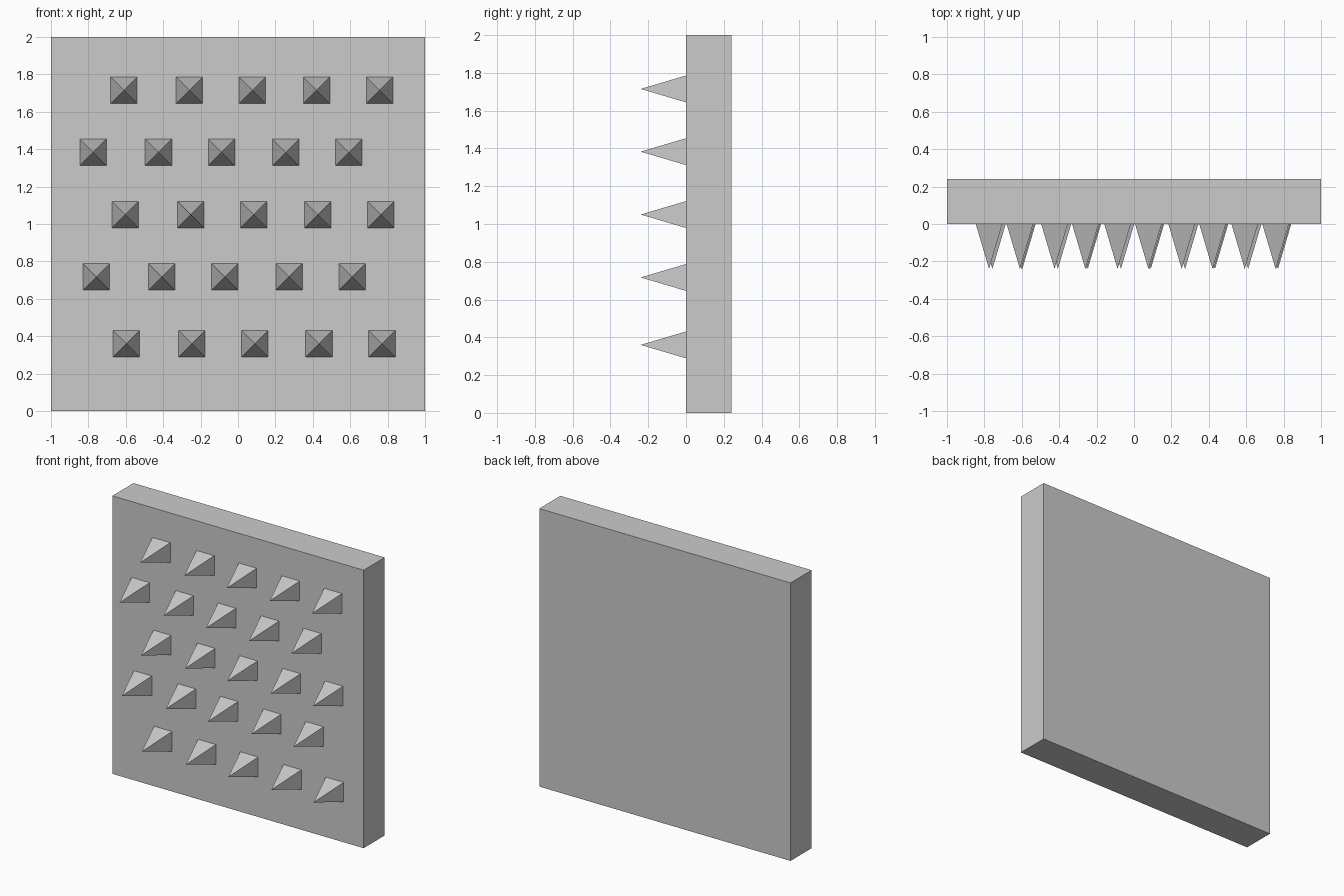
import bpy
import bmesh
from mathutils import Matrix, Vector
from math import radians

cube = bpy.data.objects.get("Cube")
if cube:
    bpy.data.objects.remove(cube, do_unlink=True)

grey = bpy.data.materials.new("plain grey")
grey.use_nodes = True
color = (0.6, 0.6, 0.6, 1)
grey.diffuse_color = color
grey.node_tree.nodes["Principled BSDF"].inputs["Base Color"].default_value = color


def add_object(name, bm):
    mesh = bpy.data.meshes.new(name)
    bm.to_mesh(mesh)
    bm.free()
    mesh.materials.append(grey)
    bpy.context.collection.objects.link(bpy.data.objects.new(name, mesh))


# Wall slab
DEPTH = 0.24
bm = bmesh.new()
bmesh.ops.create_cube(bm, size=1, matrix=Matrix.Translation((0, DEPTH / 2, 1))
                      @ Matrix.Diagonal((2, DEPTH, 2, 1)))
add_object("wall_slab", bm)

# Staggered rows of square spikes: (height, x of first spike)
ROWS = [(1.715, -0.61), (1.383, -0.775), (1.05, -0.603), (0.717, -0.757), (0.36, -0.597)]
STEPS = [0, 0.35, 0.687, 1.03, 1.367]
HALF = 0.071
for r, (z, x) in enumerate(ROWS):
    for c, step in enumerate(STEPS):
        bm = bmesh.new()
        base = [bm.verts.new((x + step + sx * HALF, 0, z + sz * HALF))
                for sx, sz in ((-1, -1), (1, -1), (1, 1), (-1, 1))]
        tip = bm.verts.new((x + step, -DEPTH, z))
        bm.faces.new(base)
        for i in range(4):
            bm.faces.new((base[i], base[(i + 1) % 4], tip))
        bmesh.ops.recalc_face_normals(bm, faces=bm.faces)
        add_object(f"spike_row{r + 1}_{c + 1}", bm)
